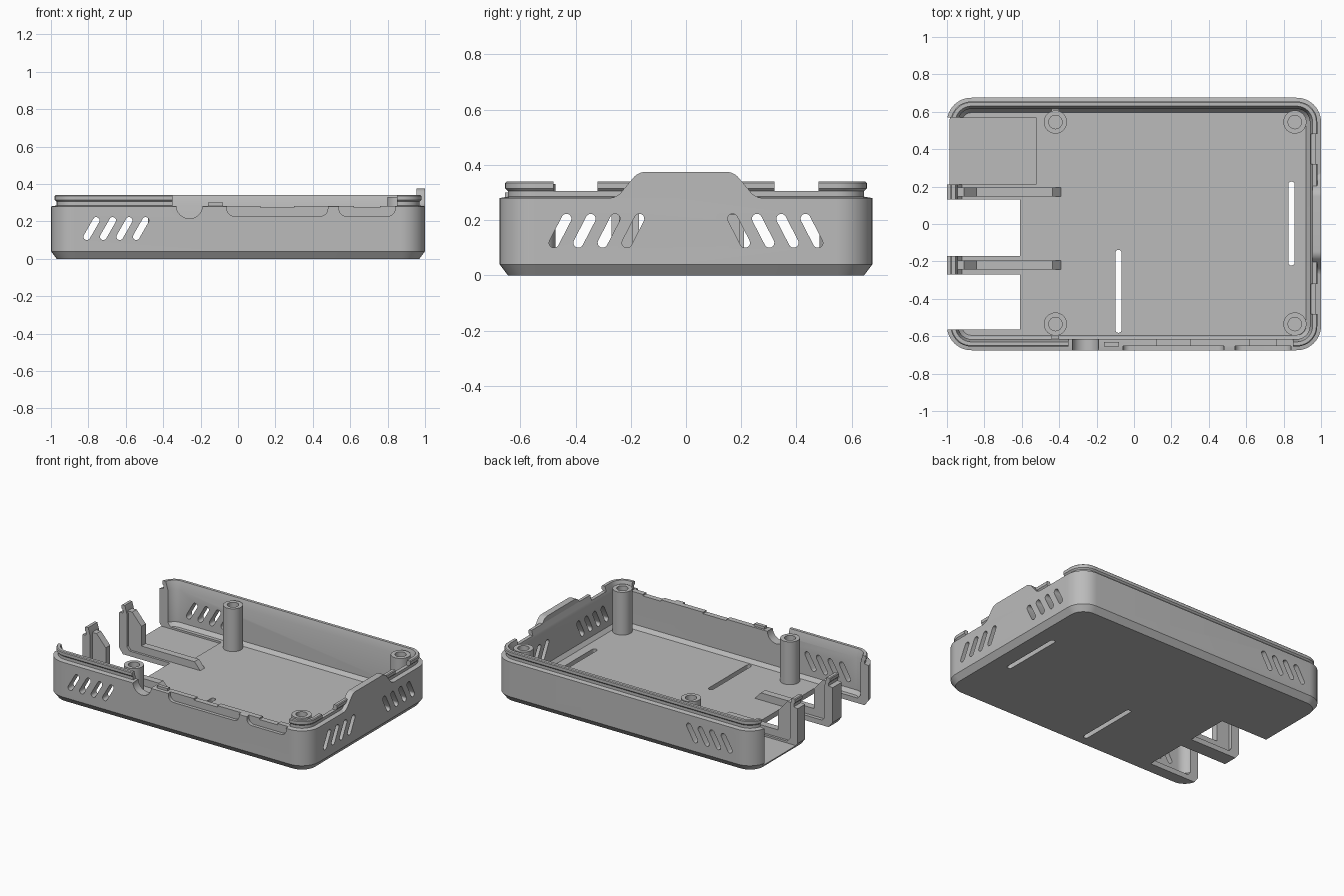
import bpy, bmesh, math

if "Cube" in bpy.data.objects:
    bpy.data.objects.remove(bpy.data.objects["Cube"], do_unlink=True)

grey = bpy.data.materials.new("light grey plastic")
grey.use_nodes = True
grey.diffuse_color = (0.5, 0.5, 0.5, 1)
grey.node_tree.nodes["Principled BSDF"].inputs["Base Color"].default_value = (0.5, 0.5, 0.5, 1)

HX, HY, CORNER = 1.0, 0.675, 0.13
FLOOR = 0.035


def make(name, bm):
    bmesh.ops.recalc_face_normals(bm, faces=bm.faces[:])
    mesh = bpy.data.meshes.new(name)
    bm.to_mesh(mesh)
    bm.free()
    mesh.materials.append(grey)
    ob = bpy.data.objects.new(name, mesh)
    bpy.context.collection.objects.link(ob)
    return ob


def loft(name, rings):
    """Skin a stack of equal rings and cap both ends."""
    bm = bmesh.new()
    loops = [[bm.verts.new(p) for p in ring] for ring in rings]
    for a, b in zip(loops, loops[1:]):
        for i in range(len(a)):
            j = (i + 1) % len(a)
            bm.faces.new((a[i], a[j], b[j], b[i]))
    bm.faces.new(loops[0])
    bm.faces.new(loops[-1])
    return make(name, bm)


def prism(name, axis, pts, lo, hi):
    """Extrude a flat outline along one axis."""
    place = {"x": lambda u, v, d: (d, u, v),
             "y": lambda u, v, d: (u, d, v),
             "z": lambda u, v, d: (u, v, d)}[axis]
    return loft(name, [[place(u, v, d) for u, v in pts] for d in (lo, hi)])


def box(name, x0, x1, y0, y1, z0, z1):
    return prism(name, "z", [(x0, y0), (x1, y0), (x1, y1), (x0, y1)], z0, z1)


def arc(cx, cy, r, start, end, n=8):
    return [(cx + r * math.cos(math.radians(start + (end - start) * i / n)),
             cy + r * math.sin(math.radians(start + (end - start) * i / n)))
            for i in range(n + 1)]


def capsule(u0, v0, u1, v1, r):
    a = math.degrees(math.atan2(v1 - v0, u1 - u0))
    return arc(u1, v1, r, a - 90, a + 90) + arc(u0, v0, r, a + 90, a + 270)


def rounded_ring(inset, z):
    r = CORNER - inset
    cx, cy = HX - CORNER, HY - CORNER
    flat = []
    for sx, sy, a in ((1, 1, 0), (-1, 1, 90), (-1, -1, 180), (1, -1, 270)):
        flat += arc(sx * cx, sy * cy, r, a, a + 90, 12)
    return [(x, y, z) for x, y in flat]


def smooth(ob):
    bpy.ops.object.select_all(action="DESELECT")
    ob.select_set(True)
    bpy.context.view_layer.objects.active = ob
    bpy.ops.object.shade_smooth_by_angle(angle=math.radians(30))


def cut(ob, cutter):
    mod = ob.modifiers.new("cut", "BOOLEAN")
    mod.operation, mod.solver, mod.object = "DIFFERENCE", "EXACT", cutter
    bpy.context.view_layer.objects.active = ob
    bpy.ops.object.modifier_apply(modifier=mod.name)
    bpy.data.objects.remove(cutter, do_unlink=True)


# Tray: chamfered base, walls, grooved lip and inner floor
section = [(0.03, 0), (0, 0.04), (0, 0.28), (0.03, 0.285), (0.03, 0.305),
           (0.02, 0.315), (0.02, 0.335), (0.025, 0.34), (0.045, 0.34),
           (0.06, 0.285), (0.06, 0.06), (0.08, FLOOR)]
tray = loft("case_tray", [rounded_ring(i, z) for i, z in section])

# Large port openings in the end wall and floor
for y0, y1 in ((-0.565, -0.27), (-0.17, 0.13)):
    cut(tray, box("port_cutter", -1.1, -0.61, y0, y1, -0.1, 0.5))
cut(tray, box("port_cutter", -1.1, -0.525, 0.21, 0.57, 0.022, 0.5))

# Lowered lip along the front and notches in the other end
cut(tray, box("lip_cutter", -0.35, 0.85, -0.7, -0.6, 0.283, 0.5))
for s in (-1, 1):
    y0, y1 = sorted((s * 0.32, s * 0.48))
    cut(tray, box("lip_cutter", 0.92, 1.1, y0, y1, 0.305, 0.5))

# Front connector openings: round notch, shallow pockets and dips
cut(tray, prism("notch_cutter", "y",
                arc(-0.26, 0.285, 0.07, 180, 360, 16) + [(-0.19, 0.4), (-0.33, 0.4)],
                -0.75, -0.58))
for x0, x1, d0, d1 in ((-0.06, 0.48, 0.12, 0.3), (0.54, 0.84, 0.62, 0.76)):
    outline = (arc(x0 + 0.04, 0.268, 0.04, 180, 270) + arc(x1 - 0.04, 0.268, 0.04, 270, 360)
               + [(x1, 0.4), (x0, 0.4)])
    cut(tray, prism("pocket_cutter", "y", outline, -0.75, -0.652))
    cut(tray, box("dip_cutter", d0, d1, -0.75, -0.58, 0.273, 0.4))

# Slanted vents through the long walls and the closed end
for i in range(4):
    x = -0.808 + 0.088 * i
    cut(tray, prism("vent_cutter", "y", capsule(x, 0.118, x + 0.05, 0.205, 0.018), -0.8, 0.8))

# Raised panel on the closed end
half = [(0.29, 0.27), (0.29, 0.28)] + arc(0.28, 0.34, 0.06, 270, 225, 5) \
    + arc(0.145, 0.315, 0.06, 45, 90, 5)
panel = prism("raised_end_panel", "x", half + [(-y, z) for y, z in reversed(half)], 0.955, 1.0)

for s in (-1, 1):
    for i in range(4):
        y = 0.478 - 0.088 * i
        shape = capsule(s * y, 0.118, s * (y - 0.045), 0.205, 0.018)
        cut(tray, prism("vent_cutter", "x", shape, 0.9, 1.1))

# Long floor slots
for x, y0, y1 in ((-0.083, -0.565, -0.155), (0.842, -0.205, 0.21)):
    cut(tray, prism("slot_cutter", "z", capsule(x, y0, x, y1, 0.017), -0.1, 0.1))
smooth(tray)
smooth(panel)

# Small tab on the front wall
box("front_tab", -0.16, -0.08, -0.655, -0.63, 0.27, 0.3)

# Screw posts with blind holes, and webs tying two of them to the walls
for side, y in (("back", 0.545), ("front", -0.535)):
    for end, x in (("right", -0.42), ("left", 0.86)):
        rings = [[(px, py, z) for px, py in arc(x, y, r, 0, 360, 32)[:-1]]
                 for r, z in ((0.062, 0.025), (0.062, 0.33), (0.036, 0.33), (0.036, 0.1))]
        smooth(loft(f"{side}_{end}_screw_post", rings))
    s = 1 if y > 0 else -1
    y0, y1 = sorted((s * 0.595, s * 0.625))
    box(f"{side}_post_web", -0.44, -0.4, y0, y1, 0.025, 0.28)

# Ribs bracing the two narrow uprights between the ports
rib = [(-0.965, 0.02), (-0.39, 0.02), (-0.39, FLOOR), (-0.435, 0.085),
       (-0.84, 0.085), (-0.84, 0.22), (-0.91, 0.3), (-0.965, 0.3)]
for side, y in (("back", 0.17), ("front", -0.218)):
    prism(f"{side}_port_rib", "y", rib, y - 0.024, y + 0.024)
